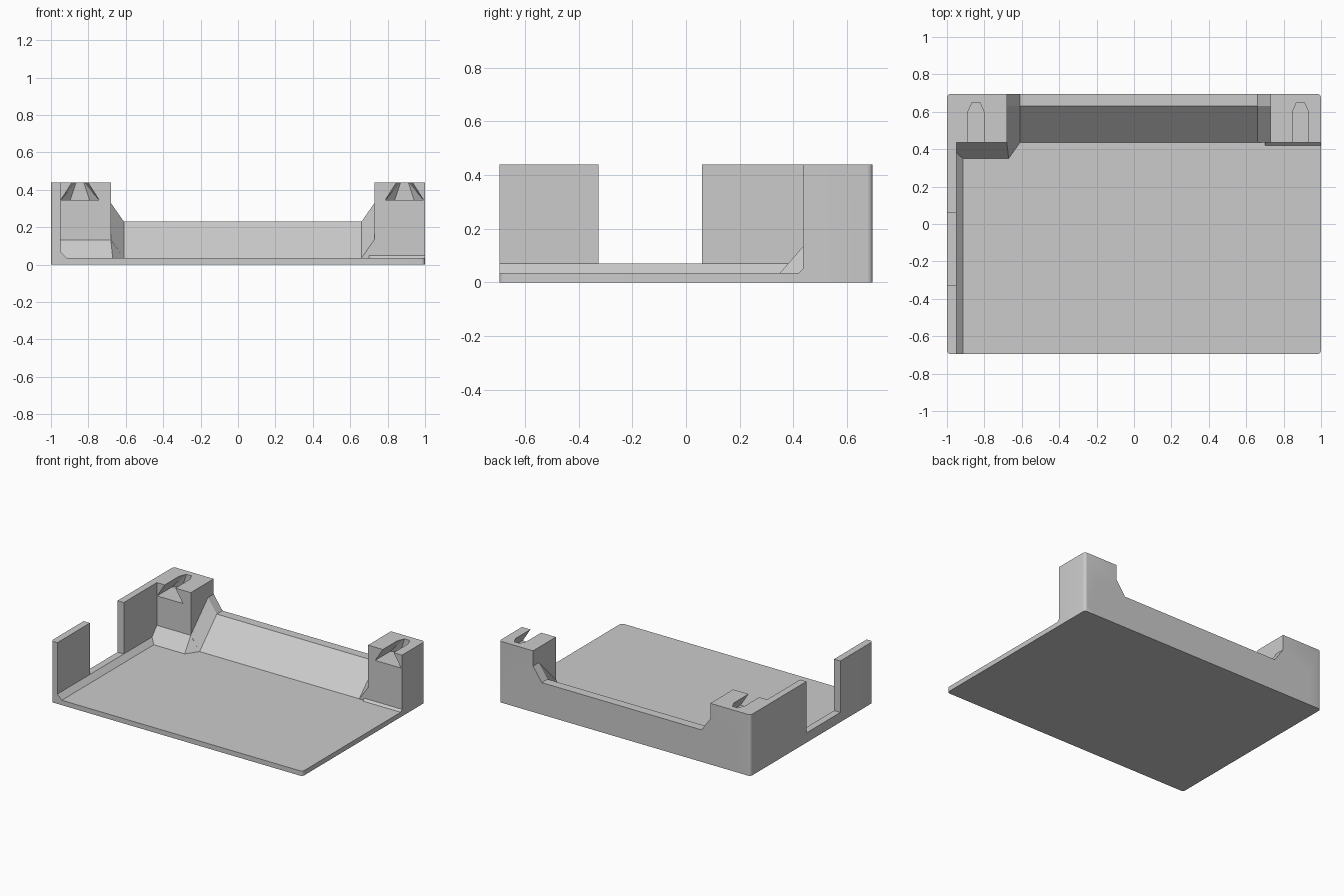
import bpy, bmesh, math
from mathutils import Vector

if "Cube" in bpy.data.objects:
    bpy.data.objects.remove(bpy.data.objects["Cube"])

L, W, H = 1.0, 0.695, 0.44      # half length, half width, full height
FLOOR = 0.035                   # floor thickness
BLOCK_Y = 0.435                 # front face of the corner blocks

grey = bpy.data.materials.new("light_grey")
grey.diffuse_color = (0.6, 0.6, 0.6, 1)
grey.use_nodes = True
grey.node_tree.nodes["Principled BSDF"].inputs["Base Color"].default_value = grey.diffuse_color


def hull(name, points):
    """Convex solid around a few corner points."""
    bm = bmesh.new()
    for p in points:
        bm.verts.new(p)
    bmesh.ops.convex_hull(bm, input=bm.verts)
    loose = [v for v in bm.verts if not v.link_faces]
    bmesh.ops.delete(bm, geom=loose, context='VERTS')
    bmesh.ops.dissolve_limit(bm, angle_limit=0.002, verts=bm.verts, edges=bm.edges)
    bmesh.ops.recalc_face_normals(bm, faces=bm.faces)
    me = bpy.data.meshes.new(name)
    bm.to_mesh(me)
    bm.free()
    me.materials.append(grey)
    ob = bpy.data.objects.new(name, me)
    bpy.context.collection.objects.link(ob)
    return ob


def box(name, x0, x1, y0, y1, z0, z1):
    return hull(name, [(x, y, z) for x in (x0, x1) for y in (y0, y1) for z in (z0, z1)])


def sweep_x(name, x0, x1, profile):
    return hull(name, [(x, y, z) for x in (x0, x1) for y, z in profile])


def combine(target, tool, operation):
    mod = target.modifiers.new(operation.lower(), 'BOOLEAN')
    mod.operation, mod.object, mod.solver = operation, tool, 'EXACT'
    bpy.context.view_layer.objects.active = target
    bpy.ops.object.modifier_apply(modifier=mod.name)
    bpy.data.objects.remove(tool, do_unlink=True)


def slot(cx):
    """Undercut keyhole slot: narrow at the top, wide at the bottom."""
    pts = []
    for z, wide, tip in ((0.345, 0.103, 0.052), (H + 0.001, 0.042, 0.02)):
        for s in (-1, 1):
            pts += [(cx + s * wide, BLOCK_Y - 0.05, z), (cx + s * wide, 0.60, z),
                    (cx + s * tip, 0.65, z)]
    return hull("slot_cutter", pts)


def gusset(name, x_block, x_foot, front):
    """Slanted web between a block and the sloping back wall."""
    pts = []
    for y, z in ((BLOCK_Y, FLOOR), (0.63, 0.23), (W, 0.23)):
        pts += [(x_block, y, z + 0.1), (x_foot, y, z), (x_block, y, z - 0.02)]
    pts += [(x_block, W, 0), (x_block, BLOCK_Y, 0), (x_foot, W, 0), (x_foot, BLOCK_Y, 0)]
    return hull(name, pts)


tray = box("tray", -L, L, -W, W, 0, FLOOR)

parts = [
    # sloping back wall
    sweep_x("back_wall", -0.9, 0.9,
            [(0.41, 0.01), (BLOCK_Y, FLOOR), (0.63, 0.23), (W, 0.23), (W, 0)]),
    # corner blocks
    box("left_block", -L, -0.68, BLOCK_Y, W, 0, H),
    box("right_block", 0.73, L, BLOCK_Y, W, 0, H),
    # left side: low kerb with a sloping foot, and two tall sections
    hull("kerb", [(x, y, z) for y in (-W, 0.5) for x, z in
                  ((-L, 0), (-L, 0.07), (-0.95, 0.07), (-0.915, FLOOR), (-0.915, 0))]),
    box("front_side_wall", -L, -0.95, -W, -0.325, 0, H),
    box("rear_side_wall", -L, -0.95, 0.06, 0.5, 0, H),
    # slanted foot in front of the left block, turning into the web
    hull("left_block_foot", [(-0.97, 0.35, FLOOR), (-0.67, 0.35, FLOOR),
                             (-0.61, BLOCK_Y, FLOOR), (-0.97, BLOCK_Y, 0.133),
                             (-0.68, BLOCK_Y, 0.133), (-0.97, 0.35, 0.01),
                             (-0.67, 0.35, 0.01), (-0.61, BLOCK_Y, 0.01),
                             (-0.97, 0.45, 0.01), (-0.68, 0.45, 0.133),
                             (-0.97, 0.45, 0.133), (-0.68, 0.45, 0.01)]),
    sweep_x("right_block_foot", 0.70, L,
            [(0.42, 0.01), (0.42, FLOOR), (BLOCK_Y, 0.05), (0.45, 0.05), (0.45, 0.01)]),
    gusset("left_web", -0.68, -0.61, True),
    gusset("right_web", 0.73, 0.66, False),
]
for p in parts:
    combine(tray, p, 'UNION')

# keyhole slots in both blocks
for cx in (-0.845, 0.89):
    combine(tray, slot(cx), 'DIFFERENCE')

# rounded outer corners
r, outline = 0.02, []
for sx in (-1, 1):
    for sy in (-1, 1):
        for i in range(5):
            a = i * math.pi / 8
            outline.append((sx * (L - r + r * math.cos(a)), sy * (W - r + r * math.sin(a))))
envelope = hull("corner_envelope", [(x, y, z) for x, y in outline for z in (-0.1, 0.6)])
combine(tray, envelope, 'INTERSECT')

bpy.ops.object.select_all(action='DESELECT')
tray.select_set(True)
bpy.context.view_layer.objects.active = tray
bpy.ops.object.shade_smooth_by_angle(angle=math.radians(25))
